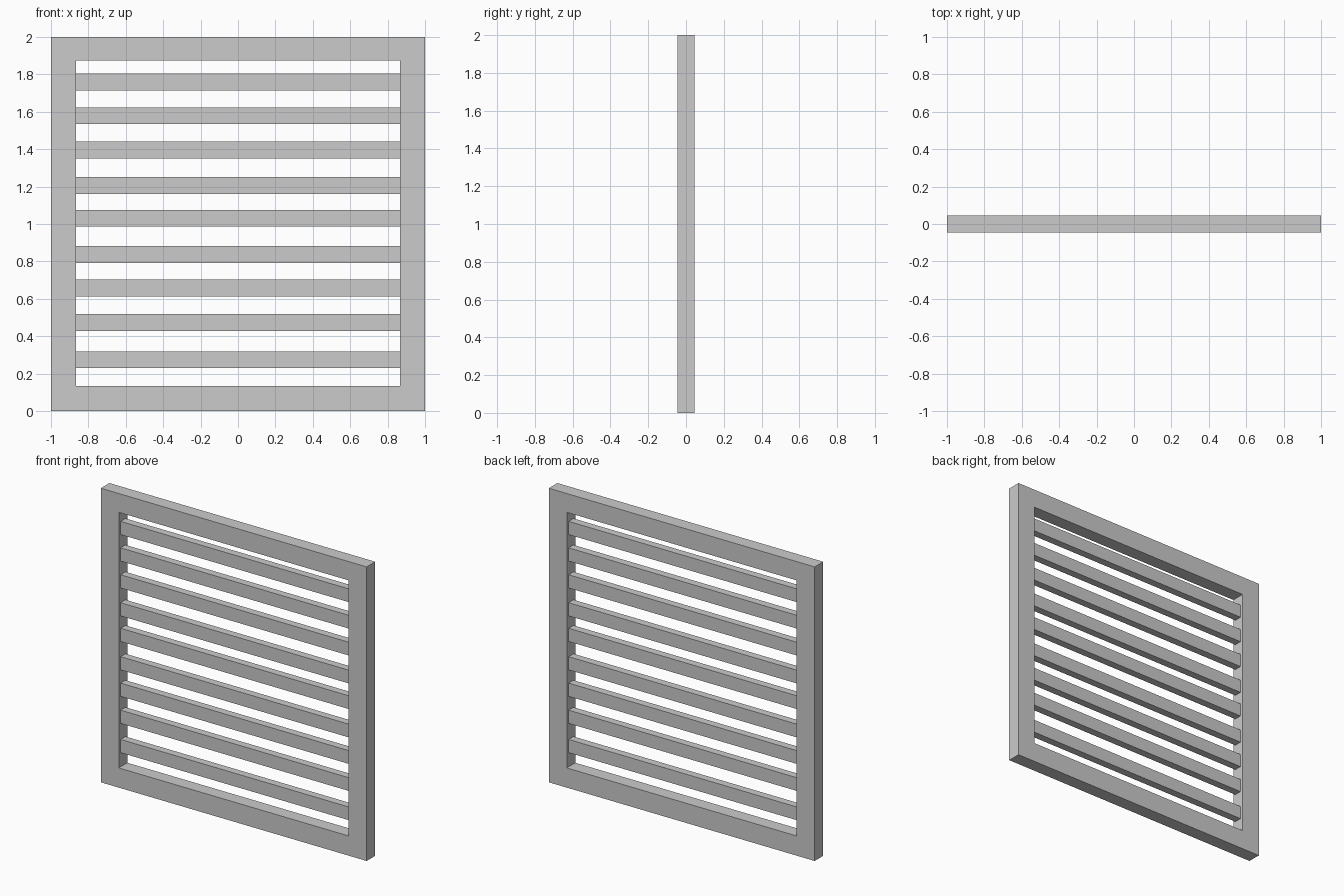
import bpy, bmesh

if "Cube" in bpy.data.objects:
    bpy.data.objects.remove(bpy.data.objects["Cube"])

HALF_DEPTH = 0.046       # frame thickness / 2
SLAT_HALF_DEPTH = 0.026  # slats sit recessed on both sides
SLAT_HEIGHT = 0.09
OPEN_X, OPEN_BOTTOM, OPEN_TOP = 0.865, 0.134, 1.872


def finish(name, bm):
    bmesh.ops.recalc_face_normals(bm, faces=bm.faces)
    mesh = bpy.data.meshes.new(name)
    bm.to_mesh(mesh)
    bm.free()
    obj = bpy.data.objects.new(name, mesh)
    bpy.context.collection.objects.link(obj)
    return obj


def rect(x, z0, z1):
    return [(-x, z0), (x, z0), (x, z1), (-x, z1)]


# Outer frame: one mitred ring with a rectangular opening
bm = bmesh.new()
loops = []
for outline, y in ((rect(1, 0, 2), -HALF_DEPTH),
                   (rect(1, 0, 2), HALF_DEPTH),
                   (rect(OPEN_X, OPEN_BOTTOM, OPEN_TOP), HALF_DEPTH),
                   (rect(OPEN_X, OPEN_BOTTOM, OPEN_TOP), -HALF_DEPTH)):
    loops.append([bm.verts.new((x, y, z)) for x, z in outline])
for i in range(4):
    a, b = loops[i], loops[(i + 1) % 4]
    for j in range(4):
        k = (j + 1) % 4
        bm.faces.new((a[j], a[k], b[k], b[j]))
finish("frame", bm)

# Horizontal slats, slightly uneven in spacing
for n, z in enumerate((0.275, 0.474, 0.658, 0.838, 1.031,
                       1.205, 1.395, 1.578, 1.758), 1):
    bm = bmesh.new()
    bmesh.ops.create_cube(bm, size=1)
    bmesh.ops.scale(bm, verts=bm.verts,
                    vec=(2 * OPEN_X, 2 * SLAT_HALF_DEPTH, SLAT_HEIGHT))
    finish(f"slat_{n}", bm).location = (0, 0, z)
